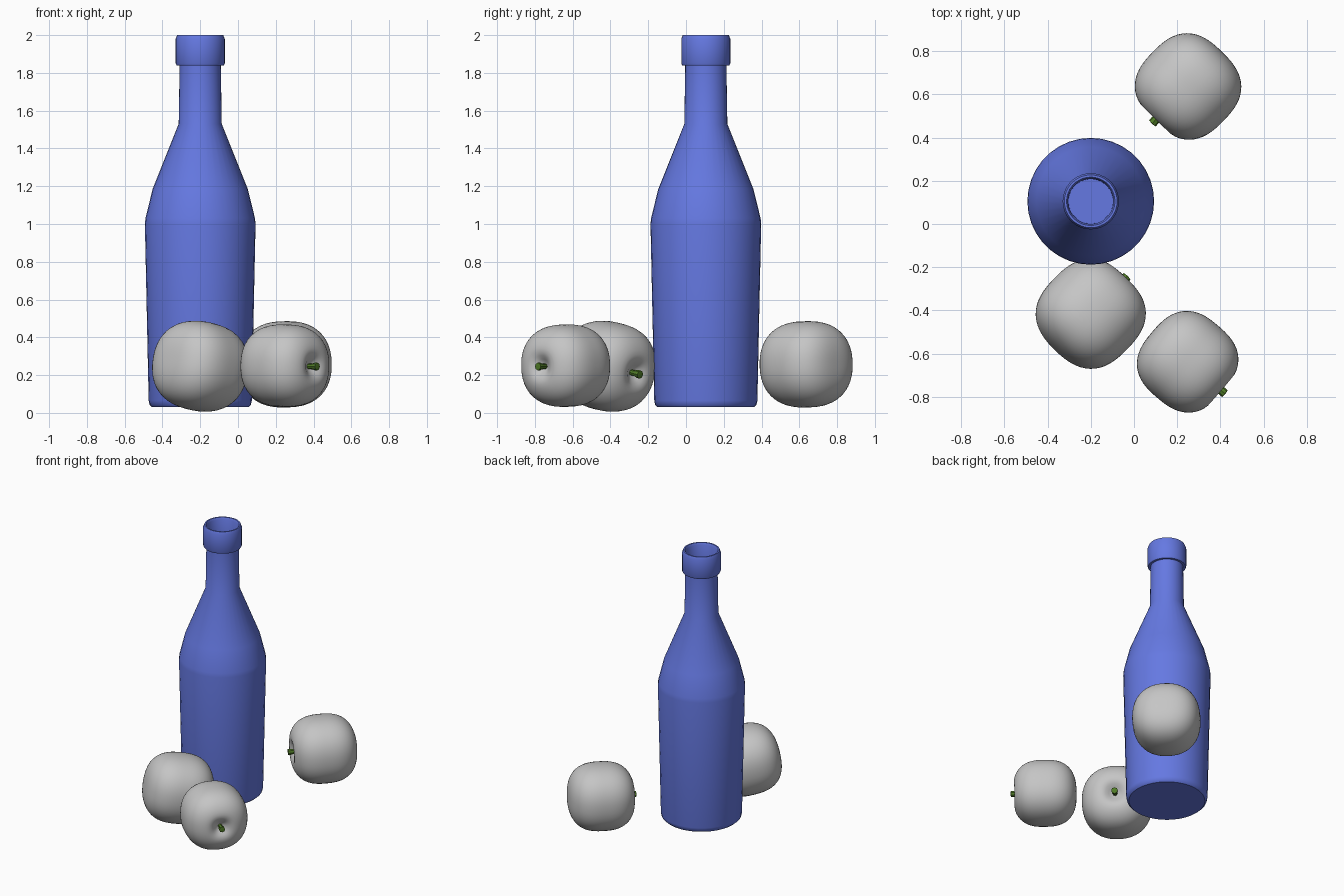
import bpy, bmesh, math
from mathutils import Vector

if "Cube" in bpy.data.objects:
    bpy.data.objects.remove(bpy.data.objects["Cube"])


def material(name, rgb):
    m = bpy.data.materials.new(name)
    m.diffuse_color = (*rgb, 1)
    m.use_nodes = True
    m.node_tree.nodes["Principled BSDF"].inputs["Base Color"].default_value = m.diffuse_color
    return m


BLUE = material("blue glass", (0.13, 0.19, 0.76))
GREY = material("pale grey skin", (0.56, 0.56, 0.56))
GREEN = material("stem green", (0.08, 0.20, 0.02))


def lathe(name, rings, mat, sides, power=2.0, angle=35):
    """Spin (radius, z) pairs round z; power above 2 squares the section."""
    bm = bmesh.new()
    loops = []
    for r, z in rings:
        if r < 1e-5:
            loops.append([bm.verts.new((0, 0, z))])
            continue
        loop = []
        for i in range(sides):
            a = 2 * math.pi * i / sides
            c, s = math.cos(a), math.sin(a)
            k = r / (abs(c) ** power + abs(s) ** power) ** (1 / power)
            loop.append(bm.verts.new((k * c, k * s, z)))
        loops.append(loop)
    for lo, hi in zip(loops, loops[1:]):
        for i in range(sides):
            j = (i + 1) % sides
            if len(lo) == 1:
                bm.faces.new((lo[0], hi[j], hi[i]))
            elif len(hi) == 1:
                bm.faces.new((lo[i], lo[j], hi[0]))
            else:
                bm.faces.new((lo[i], lo[j], hi[j], hi[i]))
    bmesh.ops.recalc_face_normals(bm, faces=bm.faces)
    me = bpy.data.meshes.new(name)
    bm.to_mesh(me)
    bm.free()
    me.materials.append(mat)
    ob = bpy.data.objects.new(name, me)
    bpy.context.collection.objects.link(ob)
    bpy.ops.object.select_all(action='DESELECT')
    ob.select_set(True)
    bpy.context.view_layer.objects.active = ob
    bpy.ops.object.shade_smooth_by_angle(angle=math.radians(angle))
    return ob


# Bottle: base, body, shoulder, neck, collar and recessed mouth
bottle = lathe("bottle", [
    (0, 0.03), (0.255, 0.03), (0.268, 0.042), (0.273, 0.065),
    (0.293, 1.0), (0.29, 1.03), (0.252, 1.185), (0.114, 1.53),
    (0.109, 1.84), (0.125, 1.84), (0.130, 1.85), (0.130, 1.98),
    (0.122, 2.0), (0.112, 2.0), (0.105, 1.985), (0.103, 1.85),
    (0, 1.85)], BLUE, 36)
bottle.location = (-0.2, 0.105, 0)


def apple_profile(half, radius, power=2.65, steps=36):
    """Boxy oval from blossom end to stem end, with a dimple at the stem."""
    rings = []
    for i in range(steps + 1):
        t = -math.pi / 2 + math.pi * i / steps
        c, s = math.cos(t), math.sin(t)
        k = (abs(c) ** power + abs(s) ** power) ** (-1 / power)
        r, z = radius * k * c, half * k * s
        if s > 0:
            z -= 0.055 * math.exp(-(r / 0.055) ** 2)
        rings.append((0 if i in (0, steps) else r, z))
    return rings


# Apples lying on their sides: name, centre, size, stem direction
for name, centre, size, aim in [
        ("front_left", (-0.2, -0.415, 0.247), 1.04, (0.68, 0.70, -0.18)),
        ("front_right", (0.248, -0.637, 0.25), 0.965, (0.76, -0.65, -0.02)),
        ("back", (0.25, 0.636, 0.257), 1.01, (-0.70, -0.72, -0.02))]:
    turn = Vector(aim).to_track_quat('Z', 'Y')
    body = lathe(name + "_apple", apple_profile(0.222, 0.226), GREY, 48, 2.25, 60)
    stem = lathe(name + "_stem", [(0, 0.15), (0.014, 0.15), (0.016, 0.2),
                                  (0.021, 0.215), (0.021, 0.235), (0, 0.238)],
                 GREEN, 8)
    for ob in (body, stem):
        ob.rotation_mode = 'QUATERNION'
        ob.rotation_quaternion = turn
        ob.location = centre
        ob.scale = (size,) * 3
